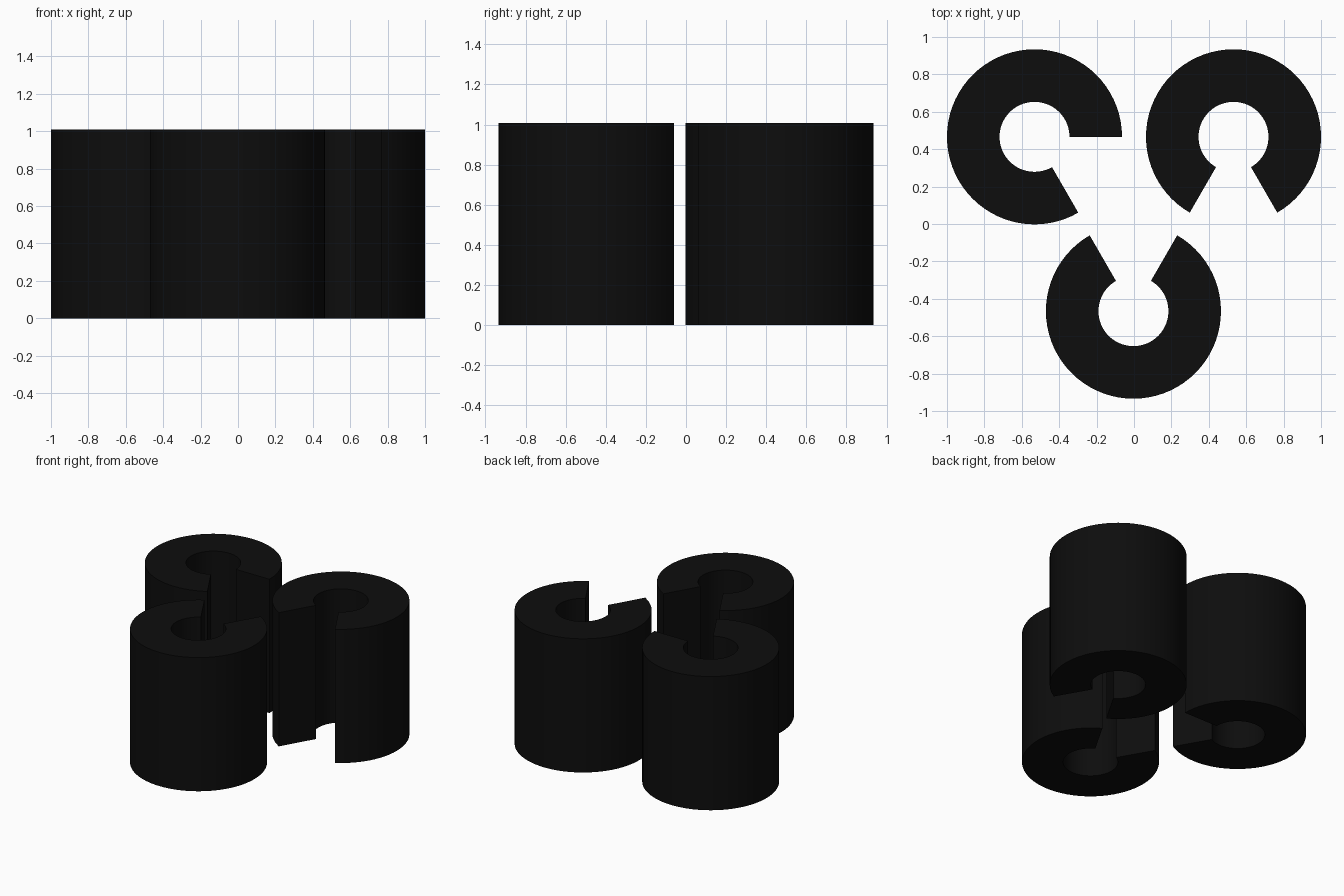
import bpy
import bmesh
from math import cos, sin, radians

if "Cube" in bpy.data.objects:
    bpy.data.objects.remove(bpy.data.objects["Cube"])

OUTER, INNER, HEIGHT = 0.468, 0.187, 1.008
SWEEP, STEPS = 300, 60

black = bpy.data.materials.new("black")
black.diffuse_color = (0.004, 0.004, 0.004, 1)
black.use_nodes = True
black.node_tree.nodes["Principled BSDF"].inputs["Base Color"].default_value = black.diffuse_color


def open_ring(name, x, y, gap_angle):
    """Thick tube with a 60 degree slot centred on gap_angle."""
    bm = bmesh.new()
    rows = []
    for i in range(STEPS + 1):
        a = radians(gap_angle + 30 + SWEEP * i / STEPS)
        rows.append([bm.verts.new((r * cos(a), r * sin(a), z))
                     for r, z in ((INNER, 0), (OUTER, 0), (OUTER, HEIGHT), (INNER, HEIGHT))])
    # walls, top and bottom
    for p, q in zip(rows, rows[1:]):
        for k in range(4):
            n = (k + 1) % 4
            bm.faces.new((p[k], p[n], q[n], q[k]))
    # slot faces
    bm.faces.new(rows[0])
    bm.faces.new(rows[-1][::-1])
    bmesh.ops.recalc_face_normals(bm, faces=bm.faces)
    mesh = bpy.data.meshes.new(name)
    bm.to_mesh(mesh)
    bm.free()
    mesh.materials.append(black)
    obj = bpy.data.objects.new(name, mesh)
    obj.location = (x, y, 0)
    bpy.context.collection.objects.link(obj)
    bpy.ops.object.select_all(action='DESELECT')
    obj.select_set(True)
    bpy.context.view_layer.objects.active = obj
    bpy.ops.object.shade_smooth_by_angle(angle=radians(30))


# three slotted tubes, the slots turned differently
open_ring("back_left_tube", -0.532, 0.466, 330)
open_ring("back_right_tube", 0.532, 0.466, 270)
open_ring("front_tube", -0.003, -0.466, 90)
